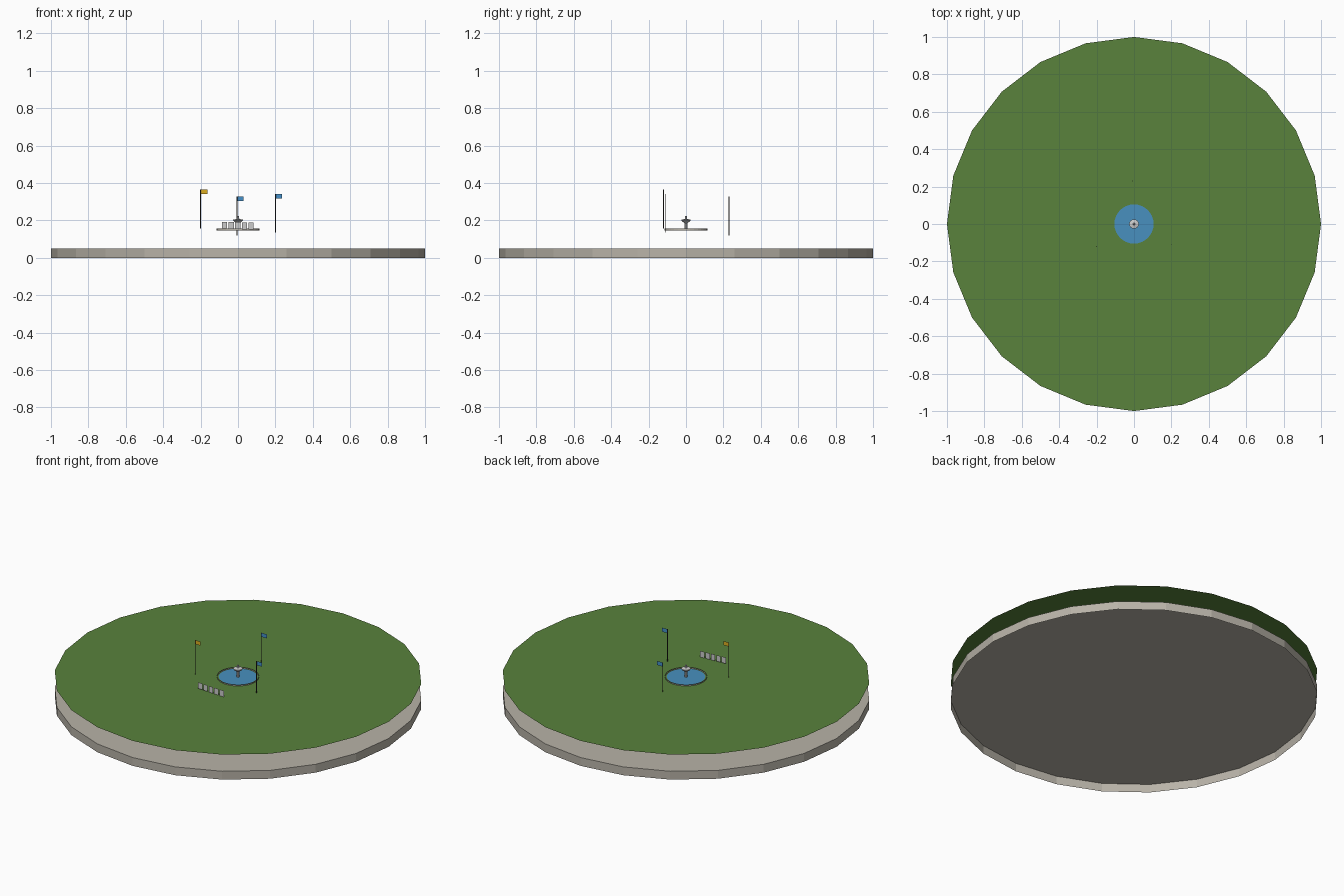
import bpy, bmesh, math

if "Cube" in bpy.data.objects:
    bpy.data.objects.remove(bpy.data.objects["Cube"])


def mat(name, rgb):
    m = bpy.data.materials.new(name)
    m.diffuse_color = (*rgb, 1)
    m.use_nodes = True
    m.node_tree.nodes["Principled BSDF"].inputs["Base Color"].default_value = m.diffuse_color
    return m


GRASS = mat("grass", (0.10, 0.225, 0.045))
STONE = mat("stone", (0.48, 0.45, 0.39))
WATER = mat("water", (0.065, 0.28, 0.52))
YELLOW = mat("yellow_cloth", (0.72, 0.42, 0.015))
BLUE = mat("blue_cloth", (0.06, 0.28, 0.58))
WOOD = mat("dark_wood", (0.04, 0.035, 0.03))


def finish(name, bm, material=None):
    me = bpy.data.meshes.new(name)
    bm.to_mesh(me)
    bm.free()
    ob = bpy.data.objects.new(name, me)
    bpy.context.collection.objects.link(ob)
    if material:
        me.materials.append(material)
    return ob


def lathe(name, profile, sides, material=None, at=(0, 0), cap_top=False):
    """Sweep (radius, z) points around a vertical axis with flat facets."""
    bm = bmesh.new()
    rings = []
    for r, z in profile:
        rings.append([bm.verts.new((at[0] + r * math.cos(2 * math.pi * i / sides),
                                    at[1] + r * math.sin(2 * math.pi * i / sides), z))
                      for i in range(sides)])
    for a, b in zip(rings, rings[1:]):
        for i in range(sides):
            j = (i + 1) % sides
            bm.faces.new((a[i], a[j], b[j], b[i]))
    if cap_top:
        bm.faces.new(rings[-1])
    return finish(name, bm, material)


def panel(name, x0, x1, y, z0, z1, material=None):
    """Thin upright sheet facing the front."""
    bm = bmesh.new()
    bm.faces.new([bm.verts.new(p) for p in
                  ((x0, y, z0), (x1, y, z0), (x1, y, z1), (x0, y, z1))])
    return finish(name, bm, material)


# stone base, open underneath, and the thin grass sheet above it
lathe("stone_base", [(1, 0), (1, 0.05)], 24, STONE, cap_top=True)
lathe("grass_sheet", [(1, 0.15)], 24, GRASS, cap_top=True)

# pond: water surface and thin stone wall
lathe("pond_water", [(0.105, 0.153)], 32, WATER, cap_top=True)
lathe("pond_wall", [(0.114, 0.145), (0.114, 0.157)], 32, STONE)

# fountain: column, bowl and spout
lathe("fountain", [(0.009, 0.15), (0.008, 0.185), (0.026, 0.199), (0.026, 0.204),
                   (0.007, 0.208), (0.004, 0.224)], 10, None, cap_top=True)

# row of upright slabs in front of the pond
for i in range(5):
    x = -0.072 + 0.0355 * i
    z = 0.156 - 0.0012 * i
    panel(f"upright_slab_{i + 1}", x - 0.014, x + 0.014, -0.255, z, z + 0.037)

# flags on thin poles
for name, x, y, z0, z1, cloth in (
        ("left", -0.2, -0.12, 0.158, 0.365, YELLOW),
        ("right", 0.2, -0.11, 0.135, 0.342, BLUE),
        ("back", -0.006, 0.23, 0.12, 0.327, BLUE)):
    lathe(f"{name}_flag_pole", [(0.002, z0), (0.002, z1)], 6, WOOD, (x, y), cap_top=True)
    panel(f"{name}_flag", x, x + 0.036, y, z1 - 0.024, z1, cloth)
